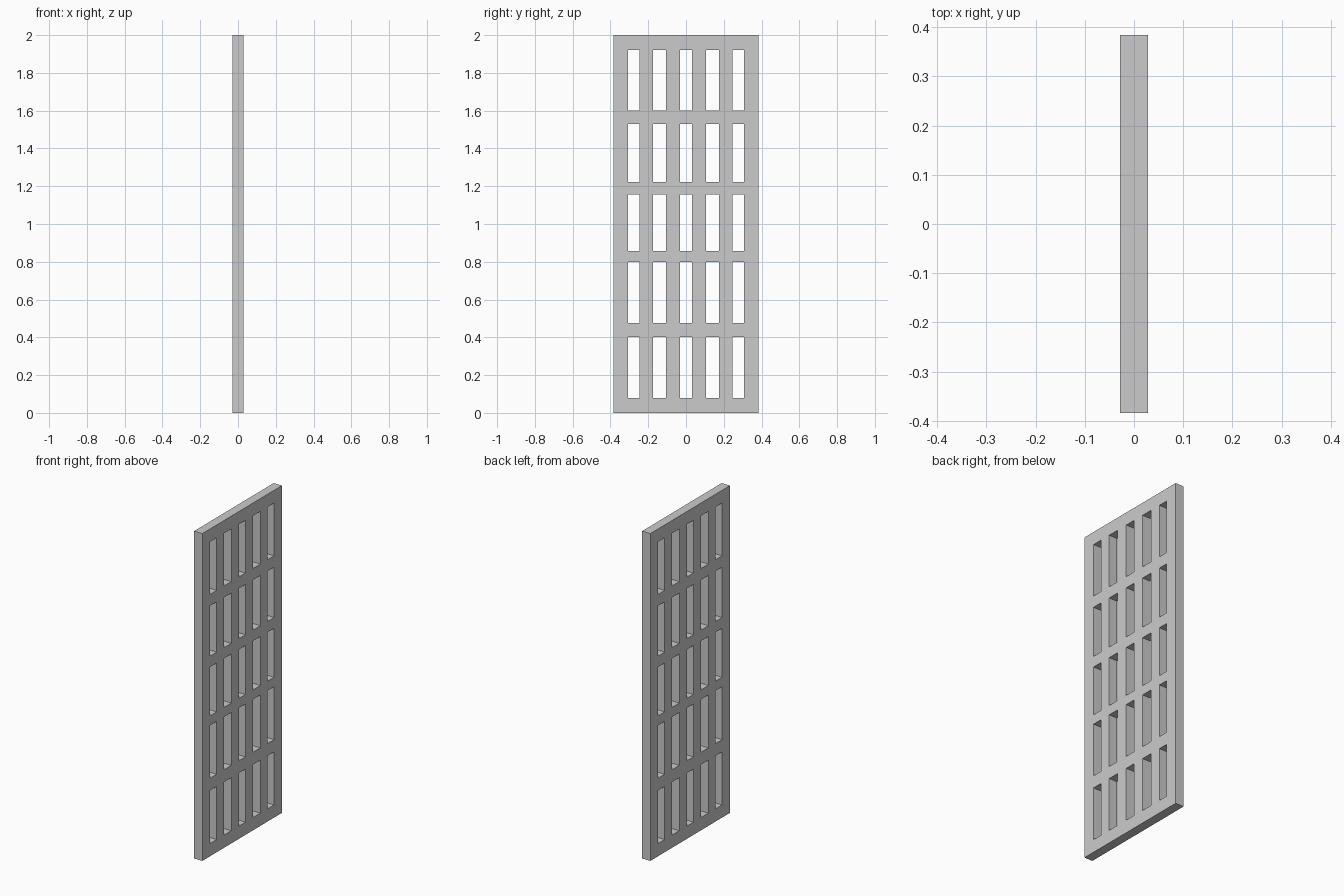
import bpy, bmesh

if "Cube" in bpy.data.objects:
    bpy.data.objects.remove(bpy.data.objects["Cube"])

HALF_T = 0.028  # half thickness along x

# Grid lines across the panel: every odd/odd cell is an opening
half = [0.032, 0.105, 0.176, 0.246, 0.308, 0.384]
ys = [-v for v in reversed(half)] + half
zs = [0, 0.078, 0.402, 0.477, 0.800, 0.858, 1.157, 1.223, 1.53, 1.60, 1.922, 2.0]

bm = bmesh.new()

# Flat lattice sheet
v = [[bm.verts.new((-HALF_T, y, z)) for z in zs] for y in ys]
for i in range(len(ys) - 1):
    for j in range(len(zs) - 1):
        if i % 2 and j % 2:
            continue
        bm.faces.new((v[i][j], v[i + 1][j], v[i + 1][j + 1], v[i][j + 1]))

# Thicken the sheet into a solid panel
back = bm.faces[:]
ext = bmesh.ops.extrude_face_region(bm, geom=back, use_keep_orig=True)
moved = [g for g in ext["geom"] if isinstance(g, bmesh.types.BMVert)]
bmesh.ops.translate(bm, verts=moved, vec=(2 * HALF_T, 0, 0))
bmesh.ops.recalc_face_normals(bm, faces=bm.faces[:])

mesh = bpy.data.meshes.new("lattice_panel")
bm.to_mesh(mesh)
bm.free()
panel = bpy.data.objects.new("lattice_panel", mesh)
bpy.context.collection.objects.link(panel)
